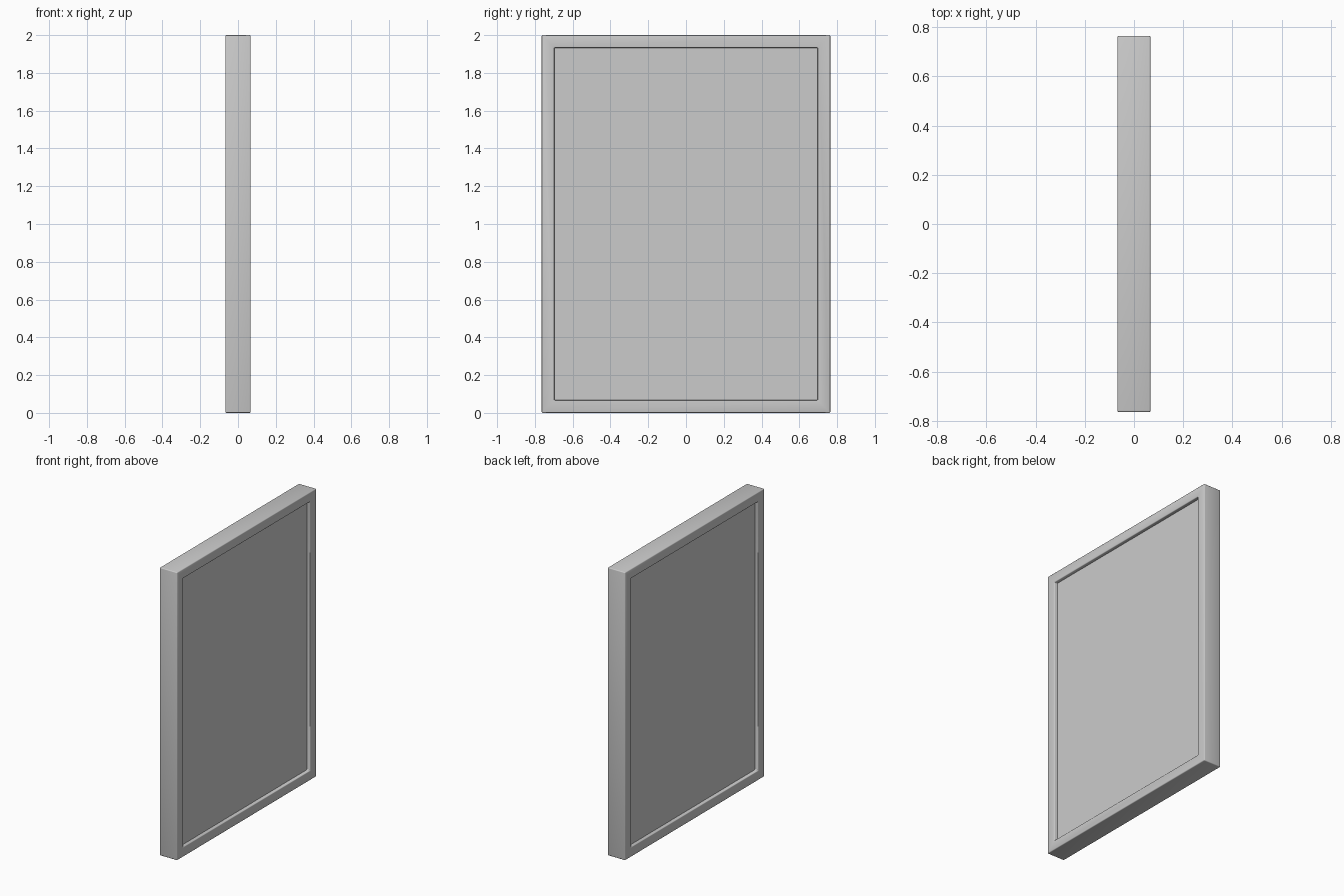
import bpy, bmesh

if "Cube" in bpy.data.objects:
    bpy.data.objects.remove(bpy.data.objects["Cube"])

W, H, T = 0.764, 2.0, 0.067      # half width, height, half thickness
RIM, RECESS = 0.067, 0.025       # rim width, recess depth per side


def finish(name, bm, bevel=0.0):
    bmesh.ops.recalc_face_normals(bm, faces=bm.faces)
    mesh = bpy.data.meshes.new(name)
    bm.to_mesh(mesh)
    bm.free()
    ob = bpy.data.objects.new(name, mesh)
    bpy.context.collection.objects.link(ob)
    bpy.context.view_layer.objects.active = ob
    ob.select_set(True)
    if bevel:
        mod = ob.modifiers.new("soft_edges", 'BEVEL')
        mod.width = bevel
        mod.segments = 3
        mod.limit_method = 'ANGLE'
        bpy.ops.object.modifier_apply(modifier=mod.name)
        bpy.ops.object.shade_smooth_by_angle()
    ob.select_set(False)
    return ob


# Outer frame: rectangular section carried round four mitred corners
bm = bmesh.new()
rings = []
for sy, sz in ((-1, -1), (1, -1), (1, 1), (-1, 1)):
    ring = []
    for x, inset in ((-T, 0), (T, 0), (T, RIM), (-T, RIM)):
        ring.append(bm.verts.new((x, sy * (W - inset), H / 2 + sz * (H / 2 - inset))))
    rings.append(ring)
for i in range(4):
    a, b = rings[i], rings[(i + 1) % 4]
    for j in range(4):
        k = (j + 1) % 4
        bm.faces.new((a[j], b[j], b[k], a[k]))
finish("frame", bm, 0.006)

# Panel recessed on both sides, its edge tucked into the frame
bm = bmesh.new()
bmesh.ops.create_cube(bm, size=1)
for v in bm.verts:
    v.co.x *= 2 * (T - RECESS)
    v.co.y *= 2 * (W - RIM + 0.01)
    v.co.z = H / 2 + v.co.z * (H - 2 * RIM + 0.02)
finish("panel", bm)
